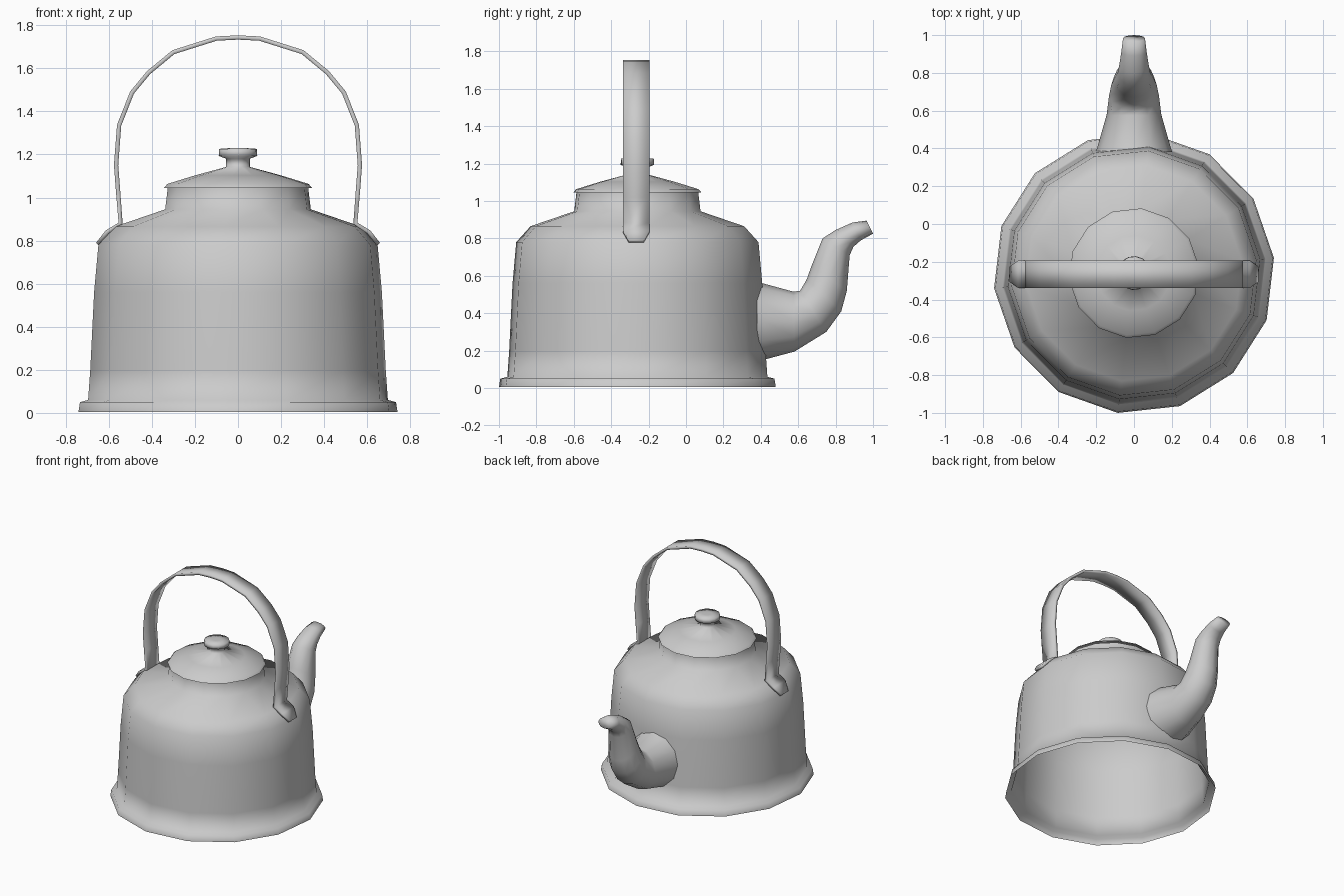
import bpy, bmesh, math
from mathutils import Vector

if "Cube" in bpy.data.objects:
    bpy.data.objects.remove(bpy.data.objects["Cube"])

CY = -0.26           # kettle axis
SIDES = 14
PHASE = math.radians(6.2)


def loft(name, rings, cap_start=False, cap_end=False):
    """Skin a list of equal-length closed rings, optionally capping the ends."""
    bm = bmesh.new()
    loops = [[bm.verts.new(p) for p in ring] for ring in rings]
    n = len(loops[0])
    for a, b in zip(loops, loops[1:]):
        for i in range(n):
            j = (i + 1) % n
            bm.faces.new((a[i], a[j], b[j], b[i]))
    if cap_start:
        bm.faces.new(loops[0][::-1])
    if cap_end:
        bm.faces.new(loops[-1])
    bmesh.ops.recalc_face_normals(bm, faces=bm.faces)
    for f in bm.faces:
        f.smooth = True
    me = bpy.data.meshes.new(name)
    bm.to_mesh(me)
    bm.free()
    ob = bpy.data.objects.new(name, me)
    bpy.context.collection.objects.link(ob)
    return ob


def turned(name, profile, cap_end=False):
    """Lathe an (r, z) profile, listed upwards, round the kettle axis."""
    angs = [PHASE + 2 * math.pi * i / SIDES for i in range(SIDES)]
    rings = [[(r * math.cos(a), CY + r * math.sin(a), z) for a in angs]
             for r, z in profile]
    return loft(name, rings, cap_end=cap_end)


# hollow body, open underneath, with flared foot, shoulder and neck
turned("body", [(0.745, 0.005), (0.738, 0.05), (0.70, 0.06), (0.69, 0.2),
                (0.672, 0.56), (0.652, 0.78), (0.575, 0.865),
                (0.34, 0.945), (0.328, 1.045)])

# lid and its knob
turned("lid", [(0.345, 1.045), (0.33, 1.063), (0.2, 1.103), (0.055, 1.142),
               (0.055, 1.18), (0.09, 1.193), (0.088, 1.226), (0.03, 1.23)], cap_end=True)

# spout: (top y,z), (bottom y,z), half width
spout = [((0.38, 0.567), (0.38, 0.145), 0.203),
         ((0.41, 0.56), (0.43, 0.155), 0.19),
         ((0.575, 0.515), (0.58, 0.195), 0.145),
         ((0.61, 0.52), (0.75, 0.30), 0.132),
         ((0.645, 0.58), (0.83, 0.41), 0.12),
         ((0.67, 0.65), (0.86, 0.52), 0.105),
         ((0.73, 0.80), (0.875, 0.71), 0.086),
         ((0.80, 0.845), (0.895, 0.755), 0.077),
         ((0.89, 0.885), (0.935, 0.79), 0.067),
         ((0.965, 0.895), (1.0, 0.825), 0.058)]
rings = []
for top, bot, w in spout:
    t, b = Vector((0, *top)), Vector((0, *bot))
    mid, half = (t + b) / 2, (t - b) / 2
    rings.append([mid + half * math.cos(a) + Vector((w * math.sin(a), 0, 0))
                  for a in (2 * math.pi * i / 12 for i in range(12))])
loft("spout", rings, cap_end=True)

# strap handle: right half path (x, z, half width), mirrored
half_path = [(0.652, 0.783, 0.04), (0.607, 0.84, 0.072), (0.545, 0.88, 0.072),
             (0.556, 1.02, 0.072), (0.566, 1.15, 0.072), (0.552, 1.335, 0.072),
             (0.492, 1.487, 0.072), (0.415, 1.58, 0.072), (0.30, 1.675, 0.072),
             (0.10, 1.738, 0.072)]
path = half_path + [(0, 1.743, 0.072)] + [(-x, z, w) for x, z, w in reversed(half_path)]
rings = []
for i, (x, z, w) in enumerate(path):
    p, q = path[max(i - 1, 0)], path[min(i + 1, len(path) - 1)]
    d = Vector((q[0] - p[0], q[1] - p[1])).normalized()
    nx, nz = d.y * 0.01, -d.x * 0.01
    y = CY - 0.006
    rings.append([(x + nx, y - w, z + nz), (x + nx, y + w, z + nz),
                  (x - nx, y + w, z - nz), (x - nx, y - w, z - nz)])
loft("handle", rings, cap_start=True, cap_end=True)
